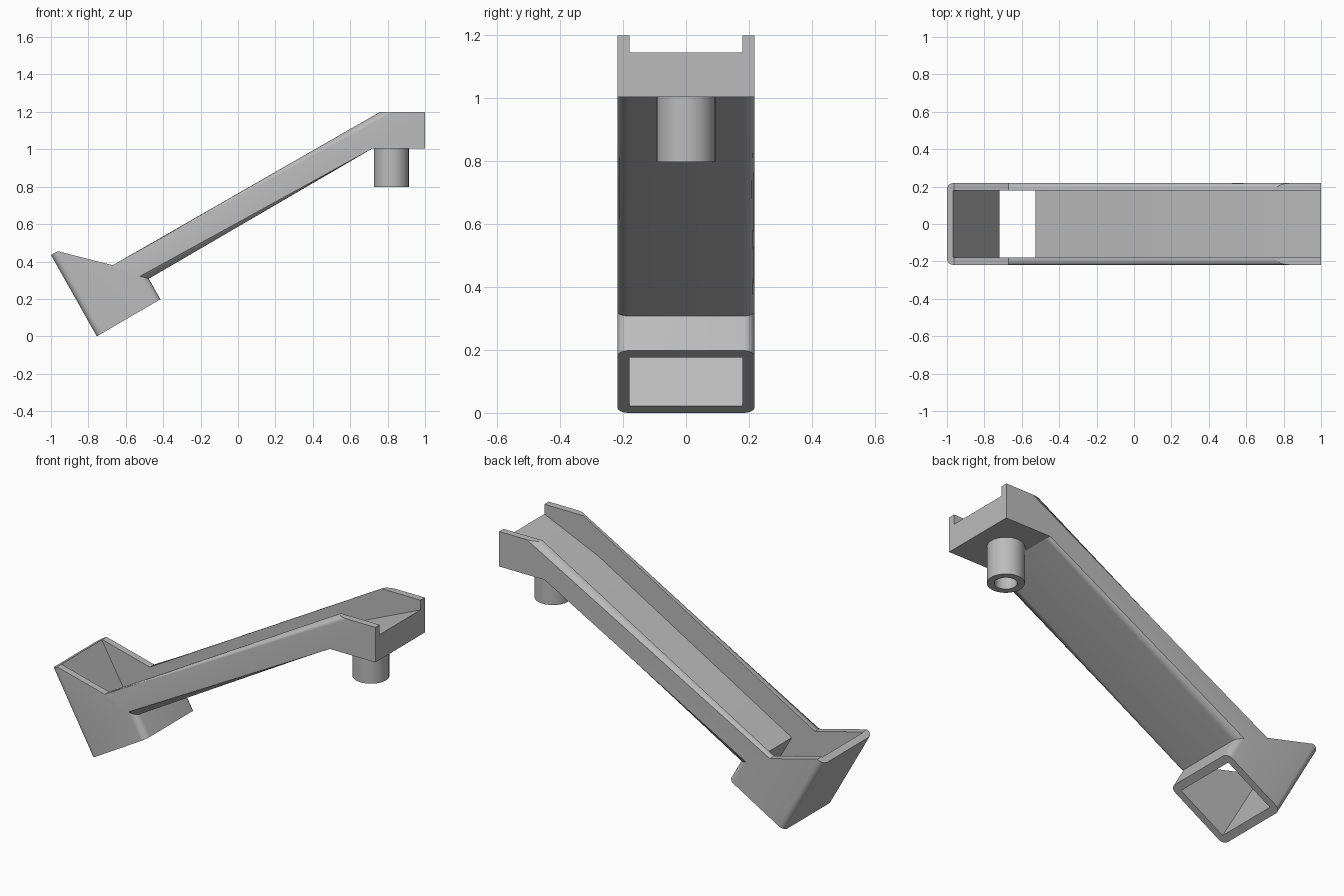
import bpy, bmesh, math

cube = bpy.data.objects.get("Cube")
if cube:
    bpy.data.objects.remove(cube, do_unlink=True)

grey = bpy.data.materials.new("plain_grey")
grey.use_nodes = True
colour = (0.5, 0.5, 0.5, 1)
grey.diffuse_color = colour
grey.node_tree.nodes["Principled BSDF"].inputs["Base Color"].default_value = colour


def extrude(name, profile, half, round_sides=(), radius=0.035):
    """Extrude an xz profile across y; round the rims of the listed sides."""
    bm = bmesh.new()
    front = [bm.verts.new((x, -half, z)) for x, z in profile]
    back = [bm.verts.new((x, half, z)) for x, z in profile]
    bm.faces.new(front)
    bm.faces.new(back[::-1])
    n = len(profile)
    for i in range(n):
        j = (i + 1) % n
        bm.faces.new((front[j], front[i], back[i], back[j]))
    bmesh.ops.recalc_face_normals(bm, faces=bm.faces)
    rims = [bm.edges.get((row[i], row[(i + 1) % n]))
            for row in (front, back) for i in round_sides]
    if rims:
        bmesh.ops.bevel(bm, geom=rims, offset=radius, segments=6, profile=0.5,
                        affect='EDGES', clamp_overlap=True)
    mesh = bpy.data.meshes.new(name)
    bm.to_mesh(mesh)
    bm.free()
    obj = bpy.data.objects.new(name, mesh)
    bpy.context.collection.objects.link(obj)
    mesh.materials.append(grey)
    return obj


def cylinder(name, radius, bottom, top):
    bpy.ops.mesh.primitive_cylinder_add(vertices=64, radius=radius, depth=top - bottom,
                                        location=(0.82, 0, (top + bottom) / 2))
    obj = bpy.context.object
    obj.name = name
    obj.data.materials.append(grey)
    return obj


def cut(obj, cutter):
    """Subtract the cutter, then shade smooth with sharp corners."""
    mod = obj.modifiers.new("cut", 'BOOLEAN')
    mod.operation = 'DIFFERENCE'
    mod.solver = 'EXACT'
    mod.object = cutter
    bpy.ops.object.select_all(action='DESELECT')
    bpy.context.view_layer.objects.active = obj
    obj.select_set(True)
    bpy.ops.object.modifier_apply(modifier=mod.name)
    bpy.data.objects.remove(cutter, do_unlink=True)
    bpy.ops.object.shade_smooth_by_angle(angle=math.radians(30))


# Outer body: hopper with socket, sloping arm and level end block
outline = [(-0.755, 0), (-0.415, 0.198), (-0.477, 0.308), (0.72, 1.005), (1, 1.005),
           (1, 1.2), (0.76, 1.2), (-0.67, 0.38), (-0.963, 0.455), (-1, 0.435)]
body = extrude("channel_arm", outline, 0.218, round_sides=(1, 2, 6, 9))

# Hollow: through socket, channel floor and ramp at the end block
hollow = [(-0.67, -0.062), (-0.403, 0.091), (-0.527, 0.307), (0.667, 1.0),
          (1.1, 1.189), (1.1, 1.5), (-0.9, 1.5), (-1.08, 0.65)]
cut(body, extrude("hollow_cutter", hollow, 0.18))

# Hollow peg under the end block
peg = cylinder("peg", 0.093, 0.798, 1.01)
cut(peg, cylinder("peg_bore", 0.056, 0.7, 1.0))
